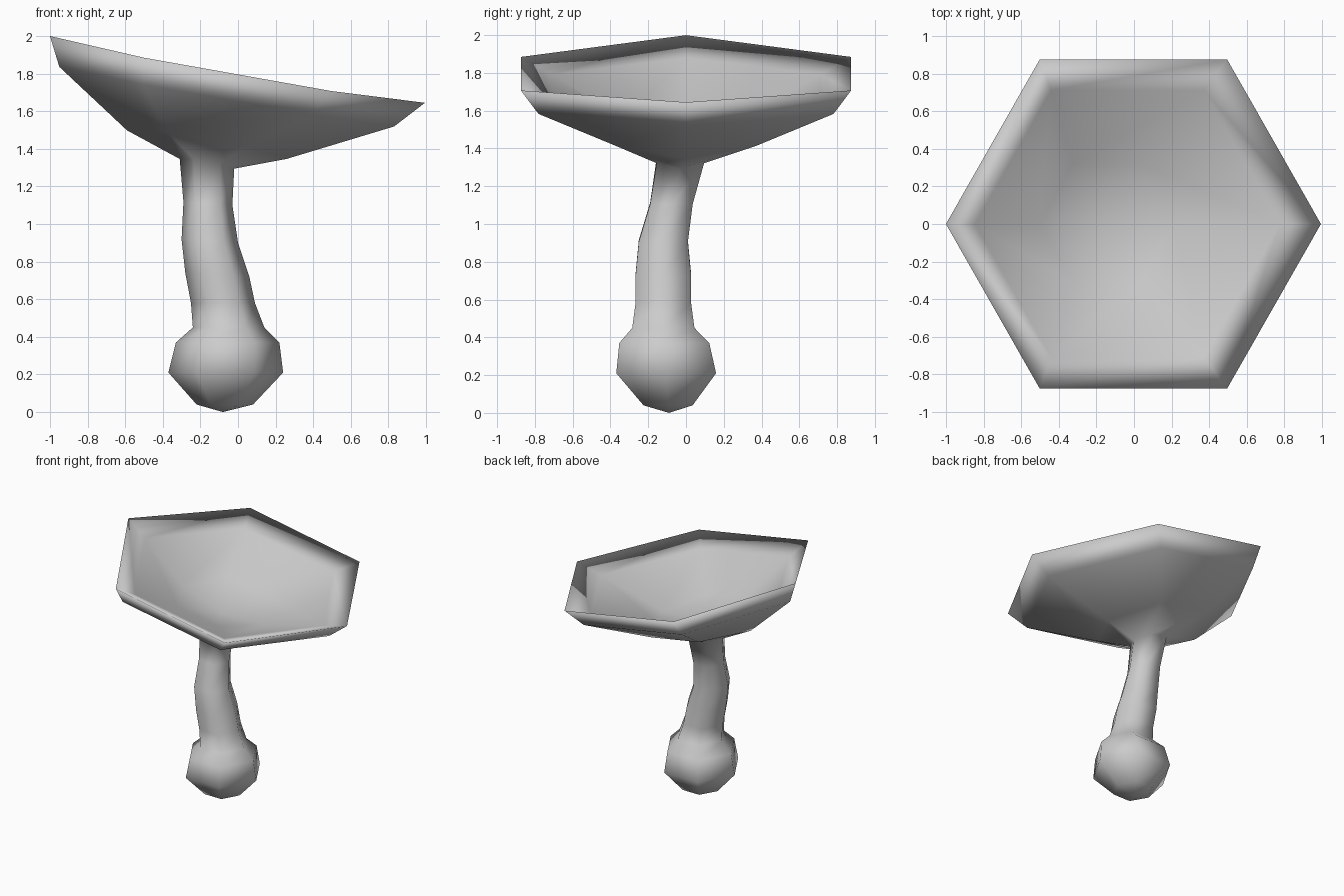
import bpy, bmesh, math

if "Cube" in bpy.data.objects:
    bpy.data.objects.remove(bpy.data.objects["Cube"])

SIDES = 6
TILT = 0.178  # downward slope of the cap towards +x

# Rings from the base upwards: centre x, y, z, radius, tilt, lift of the y sides
bulb = [(-0.07, -0.095, 0.04, 0.15, 0, 0), (-0.065, -0.105, 0.21, 0.305, 0, 0),
        (-0.055, -0.115, 0.37, 0.275, 0, 0), (-0.05, -0.12, 0.45, 0.19, 0, 0)]
stem = [(-0.08, -0.12, 0.58, 0.17, 0, 0), (-0.11, -0.12, 0.73, 0.17, 0.05, 0),
        (-0.15, -0.12, 0.91, 0.15, 0.06, 0), (-0.16, -0.077, 1.11, 0.13, 0.06, 0)]
# Underside, outer lip, rim, inner lip and inner dish
cap = [(-0.165, -0.03, 1.32, 0.145, TILT, 0.02), (-0.165, 0, 1.422, 0.425, TILT, 0.04),
       (-0.06, 0, 1.677, 0.89, TILT, -0.02), (-0.003, 0, 1.822, 0.997, TILT, -0.035),
       (-0.035, 0, 1.735, 0.81, TILT, -0.02), (-0.145, 0, 1.51, 0.36, TILT, 0.04)]


def loft(name, rings, start, end):
    bm = bmesh.new()
    loops = []
    for cx, cy, cz, r, tilt, lift in rings:
        loop = []
        stretch = 1.013 if r > 0.35 else 1
        for i in range(SIDES):
            a = 2 * math.pi * i / SIDES
            x, s = r * math.cos(a), math.sin(a)
            loop.append(bm.verts.new((cx + x, cy + r * s * stretch,
                                      cz - tilt * x + lift * s * s)))
        loops.append(loop)
    first, last = bm.verts.new(start), bm.verts.new(end)
    for i in range(SIDES):
        j = (i + 1) % SIDES
        for a, b in zip(loops, loops[1:]):
            bm.faces.new((a[i], a[j], b[j], b[i]))
        bm.faces.new((loops[0][j], loops[0][i], first))
        bm.faces.new((loops[-1][i], loops[-1][j], last))
    bmesh.ops.recalc_face_normals(bm, faces=bm.faces)
    for f in bm.faces:
        f.smooth = True
    mesh = bpy.data.meshes.new(name)
    bm.to_mesh(mesh)
    bm.free()
    obj = bpy.data.objects.new(name, mesh)
    bpy.context.collection.objects.link(obj)
    return obj


# One continuous skin: bulb, bent stem and dished cap
loft("mushroom", bulb + stem + cap, (-0.08, -0.09, 0.0), (-0.15, 0, 1.45))
